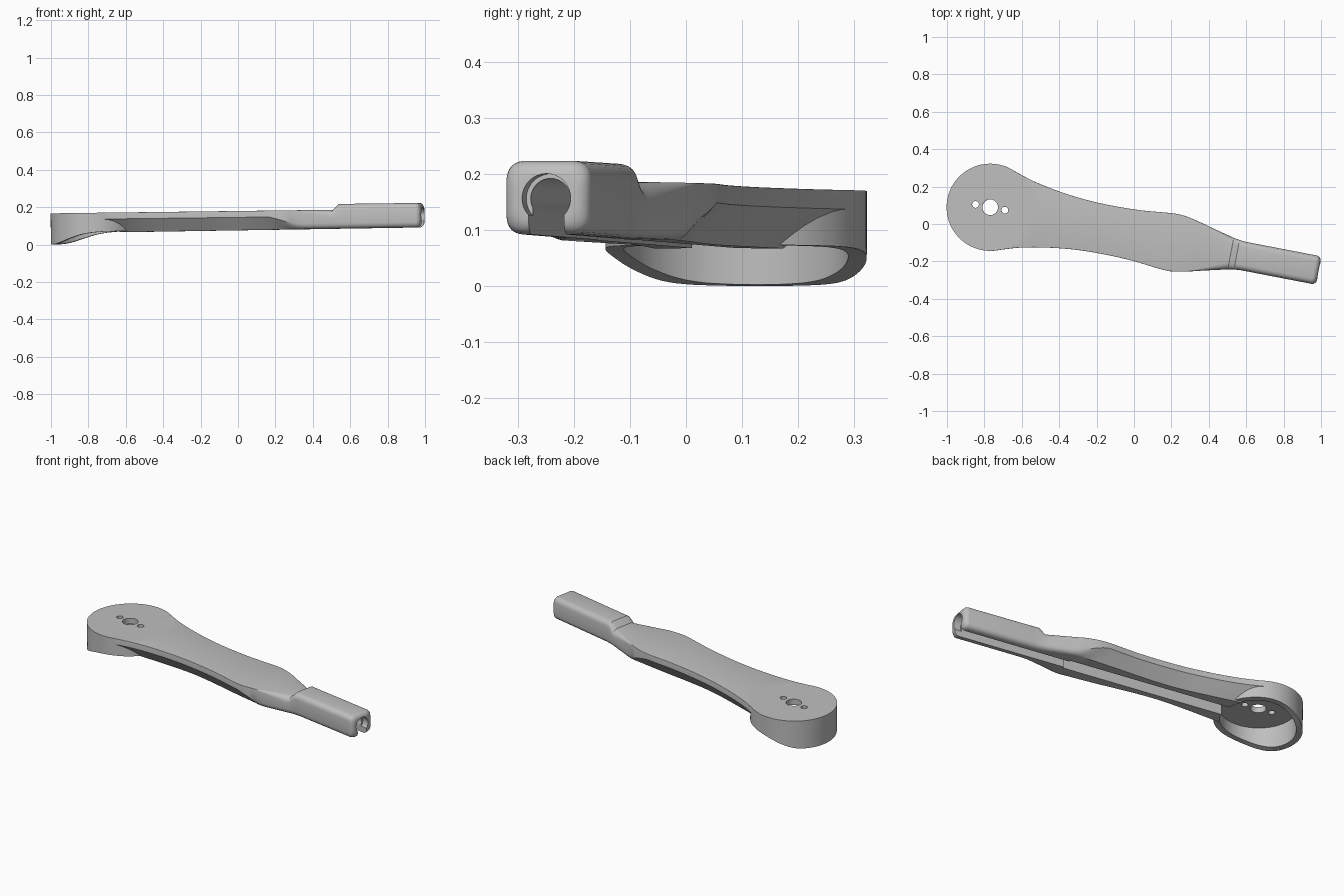
import bpy, bmesh, math
from mathutils import Matrix, Vector

if "Cube" in bpy.data.objects:
    bpy.data.objects.remove(bpy.data.objects["Cube"])

grey = bpy.data.materials.new("matte_grey")
grey.use_nodes = True
grey.diffuse_color = (0.52, 0.52, 0.52, 1)
grey.node_tree.nodes["Principled BSDF"].inputs["Base Color"].default_value = (0.52, 0.52, 0.52, 1)

TOP, LIP, END = 0.17, 0.136, 1.789
CUP_R, CAVITY_R = 0.233, 0.2


def finish(bm, name):
    bmesh.ops.recalc_face_normals(bm, faces=bm.faces)
    mesh = bpy.data.meshes.new(name)
    bm.to_mesh(mesh)
    bm.free()
    ob = bpy.data.objects.new(name, mesh)
    bpy.context.collection.objects.link(ob)
    mesh.materials.append(grey)
    return ob


def cylinder(name, r, a, b, segs=64):
    """Cylinder between two points."""
    a, b = Vector(a), Vector(b)
    turn = (b - a).to_track_quat('Z', 'Y').to_matrix().to_4x4()
    bm = bmesh.new()
    bmesh.ops.create_cone(bm, cap_ends=True, segments=segs, radius1=r, radius2=r,
                          depth=(b - a).length, matrix=Matrix.Translation((a + b) / 2) @ turn)
    return finish(bm, name)


def prism(name, outline, half):
    """Side profile in x and z, extruded across y."""
    bm = bmesh.new()
    face = bm.faces.new([bm.verts.new((x, -half, z)) for x, z in outline])
    out = bmesh.ops.extrude_face_region(bm, geom=[face])["geom"]
    bmesh.ops.translate(bm, vec=(0, 2 * half, 0),
                        verts=[v for v in out if isinstance(v, bmesh.types.BMVert)])
    return finish(bm, name)


def box(name, x0, x1, half, z0, z1):
    return prism(name, [(x0, z0), (x1, z0), (x1, z1), (x0, z1)], half)


def boolean(ob, tool, op):
    mod = ob.modifiers.new(op, 'BOOLEAN')
    mod.operation, mod.object, mod.solver = op, tool, 'EXACT'
    dg = bpy.context.evaluated_depsgraph_get()
    mesh = bpy.data.meshes.new_from_object(ob.evaluated_get(dg))
    ob.modifiers.clear()
    ob.data = mesh
    bpy.data.objects.remove(tool)


def curve(keys, x):
    """Smooth cubic through the keys."""
    if x <= keys[0][0]:
        return keys[0][1]
    if x >= keys[-1][0]:
        return keys[-1][1]
    i = max(k for k in range(len(keys) - 1) if keys[k][0] <= x)

    def slope(k):
        a, b = keys[max(k - 1, 0)], keys[min(k + 1, len(keys) - 1)]
        return (b[1] - a[1]) / (b[0] - a[0])
    (x0, y0), (x1, y1) = keys[i], keys[i + 1]
    h = x1 - x0
    t = (x - x0) / h
    s = t * t * (3 - 2 * t)
    return y0 + (y1 - y0) * s + h * t * (1 - t) * ((1 - t) * slope(i) - t * slope(i + 1))


def ramp(x, x0, x1, a, b):
    t = min(max((x - x0) / (x1 - x0), 0), 1)
    return a + (b - a) * t


# Half widths along the arm, of the top plate and of the belly
WIDTH = [(0.08, 0.2185), (0.13, 0.202), (0.2, 0.181), (0.34, 0.154), (0.5, 0.136),
         (0.65, 0.132), (0.8, 0.137), (0.92, 0.149), (0.98, 0.154), (1.03, 0.152),
         (1.1, 0.138), (1.17, 0.12), (1.26, 0.098), (1.33, 0.082), (1.38, 0.077)]
BELLY_WIDTH = [(0.1, 0.125), (0.22, 0.11), (0.5, 0.08), (0.65, 0.078), (0.95, 0.098),
               (1.1, 0.105)]


def bend(a, c, b, n=6):
    """Rounded corner from a to b, pulled toward c."""
    pts = []
    for i in range(n + 1):
        t = i / n
        pts.append(tuple((1 - t) ** 2 * p + 2 * t * (1 - t) * q + t * t * r
                         for p, q, r in zip(a, c, b)))
    return pts


def section(u, inset):
    """Cross-section: chamfered belly on the arm, rounded box on the handle end."""
    w = curve(WIDTH, u) - inset
    belly = ramp(u, 0.2, END, 0.065, 0.07)
    zb, zt = belly + inset, ramp(u, 1.31, 1.343, TOP, 0.201) - inset
    r = ramp(u, 1.1, 1.3, 0.0015, 0.036) - ramp(u, 1.3, 1.38, 0, 0.006)
    hb = min(curve(BELLY_WIDTH, u), w - 0.03)
    zc = ramp(u, 0.985, 1.115, LIP, belly + 0.03) + inset
    pull = ramp(u, 1.06, 1.15, 0, 0.85)
    mid = ((hb + w) / 2, (zb + zc) / 2)
    low = (mid[0] + (w - mid[0]) * pull, mid[1] + (zb - mid[1]) * pull)
    top = (w - 0.1 * r, zt - 0.1 * r)
    half = bend((hb, zb), low, (w, zc)) + bend((w, zt - r), top, (w - r, zt))
    return half + [(-y, z) for y, z in reversed(half)]


# Arm and handle end as one loft, closing with a rounded tip
TIP = 0.026
stations = [(0.08 + 0.03 * i, 0) for i in range(41)]
stations += [(u, 0) for u in (1.295, 1.31, 1.327, 1.343, 1.36, 1.38, END - TIP)]
for deg in (22, 45, 67, 86):
    a = math.radians(deg)
    stations.append((END - TIP * (1 - math.sin(a)), TIP * (1 - math.cos(a))))
bm = bmesh.new()
rings = [[bm.verts.new((u, y, z)) for y, z in section(u, i)] for u, i in stations]
for ra, rb in zip(rings, rings[1:]):
    for k in range(len(ra)):
        j = (k + 1) % len(ra)
        bm.faces.new((ra[k], ra[j], rb[j], rb[k]))
bm.faces.new(rings[0])
bm.faces.new(rings[-1])
arm = finish(bm, "motor_arm")

# Round cup whose rim sweeps up toward the arm
RIM = [(-0.26, 0.002), (-0.233, 0.003), (-0.2, 0.005), (-0.165, 0.011),
       (-0.1, 0.033), (-0.04, 0.052), (0.02, 0.063), (0.1, 0.069), (0.26, 0.071)]
cup = cylinder("cup", CUP_R, (0, 0, -0.1), (0, 0, TOP), 96)
xs = [-0.26 + 0.02 * i for i in range(27)]
outline = [(x, curve(RIM, x)) for x in xs] + [(0.26, 0.3), (-0.26, 0.3)]
boolean(cup, prism("rim_cut", outline, 0.4), 'INTERSECT')
boolean(arm, cup, 'UNION')

# Cup cavity, wire channel, stepped bore and its slot
cutters = [
    cylinder("cavity", CAVITY_R, (0, 0, -0.1), (0, 0, LIP), 96),
    box("arm_channel", 0.1, 1.14, 0.042, -0.1, LIP - 0.001),
    cylinder("bore", 0.036, (1.35, 0, 0.134), (1.9, 0, 0.134), 48),
    cylinder("bore_mouth", 0.044, (END - 0.04, 0, 0.134), (1.9, 0, 0.134), 48),
    box("bore_slot", 1.1, 1.9, 0.032, -0.1, 0.134),
]
# Motor shaft hole and two screw holes
for u, r in ((0, 0.042), (-0.08, 0.018), (0.08, 0.018)):
    cutters.append(cylinder("hole", r, (u, 0, 0), (u, 0, 0.3), 32))
for tool in cutters:
    boolean(arm, tool, 'DIFFERENCE')

# Aim the arm and give it its slight upward pitch
arm.data.transform(Matrix.Translation((-0.767, 0.089, 0))
                   @ Matrix.Rotation(math.radians(-10.9), 4, 'Z')
                   @ Matrix.Rotation(-0.0125, 4, 'Y'))
low = min(v.co.z for v in arm.data.vertices)
arm.data.transform(Matrix.Translation((0, 0, -low)))

bpy.ops.object.select_all(action='DESELECT')
arm.select_set(True)
bpy.context.view_layer.objects.active = arm
bpy.ops.object.shade_smooth_by_angle(angle=math.radians(30))
